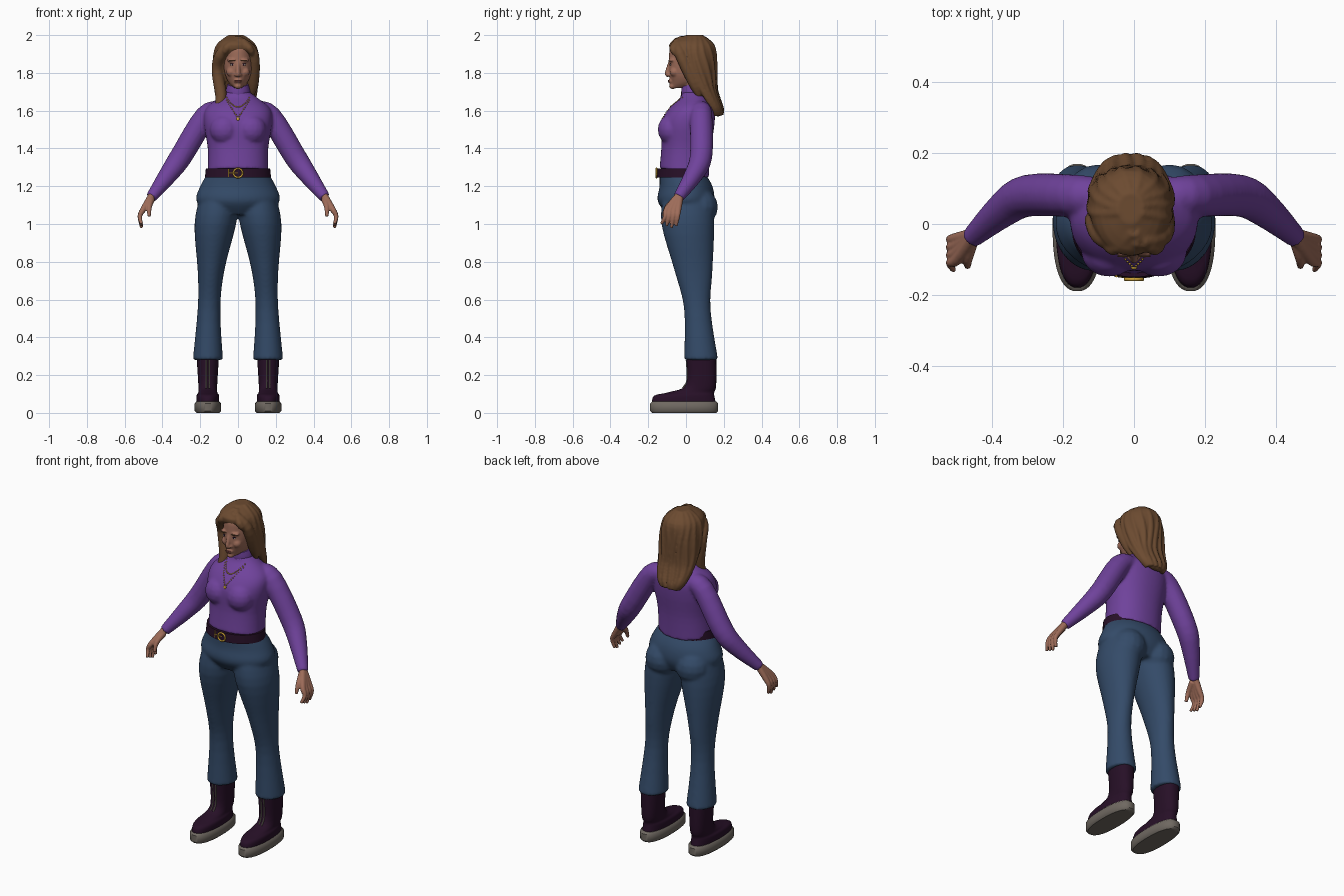
import bpy, bmesh, math
from mathutils import Vector, Matrix

if "Cube" in bpy.data.objects:
    bpy.data.objects.remove(bpy.data.objects["Cube"])


def material(name, *color):
    mat = bpy.data.materials.new(name)
    mat.use_nodes = True
    mat.diffuse_color = (*color, 1)
    mat.node_tree.nodes["Principled BSDF"].inputs["Base Color"].default_value = mat.diffuse_color
    return mat


purple_knit = material("purple_knit", .16, .055, .33)
blue_denim = material("blue_denim", .034, .07, .14)
brown_hair = material("brown_hair", .15, .07, .03)
skin = material("skin", .34, .15, .1)
plum_leather = material("plum_leather", .02, .005, .02)
grey_rubber = material("grey_rubber", .16, .14, .12)
gold = material("gold", .6, .36, .04)
lip_red = material("lip_red", .24, .07, .06)
eye_white = material("eye_white", .4, .35, .32)
sides = {"left": 1, "right": -1}


def spline(rows, steps):
    """Catmull-Rom curve through rows of numbers."""
    out = []
    last = len(rows) - 1
    for index in range(last):
        before, start, end, after = (rows[min(max(index + k, 0), last)] for k in (-1, 0, 1, 2))
        for step in range(steps):
            t = step / steps
            out.append([b + t / 2 * (c - a + t * (2*a - 5*b + 4*c - d + t * (3*(b - c) + d - a)))
                        for a, b, c, d in zip(before, start, end, after)])
    return out + [list(rows[-1])]


def circle(count):
    return [(math.cos(math.tau * k / count), math.sin(math.tau * k / count)) for k in range(count)]


def bridge(bm, rings):
    """Skin closed rings of points and cap both ends."""
    loops = [[bm.verts.new(point) for point in ring] for ring in rings]
    for low, high in zip(loops, loops[1:]):
        for i in range(len(low)):
            bm.faces.new((low[i - 1], low[i], high[i], high[i - 1]))
    bm.faces.new(loops[0])
    bm.faces.new(loops[-1])


def stack(bm, rows, x=lambda z: 0, power=2, steps=4, tilt=0):
    """Level rings of height, centre y, half width, half depth; the tilt fades upward."""
    rings = []
    levels = spline(rows, steps)
    for index, (z, y, width, depth) in enumerate(levels):
        slope = tilt * (1 - index / len(levels)) ** 3
        ring = []
        for c, s in circle(48):
            dx = math.copysign(abs(c) ** (2 / power), c) * width
            dy = math.copysign(abs(s) ** (2 / power), s) * depth
            ring.append((x(z) + dx, y + dy, z + slope * dy))
        rings.append(ring)
    bridge(bm, rings)


def tube(bm, rows, steps=4, side=1):
    """Round tube along x, y, z, radius."""
    points = spline(rows, steps)
    rings = []
    across = None
    for index, (x, y, z, radius) in enumerate(points):
        ahead = Vector(points[min(index + 1, len(points) - 1)][:3])
        along = (ahead - Vector(points[max(index - 1, 0)][:3])).normalized()
        across = (across - across.project(along)).normalized() if across else along.orthogonal().normalized()
        other = along.cross(across)
        ring = [Vector((x, y, z)) + max(radius, .002) * (across * c + other * s) for c, s in circle(16)]
        rings.append([(p.x * side, p.y, p.z) for p in ring])
    bridge(bm, rings)


def ball(bm, center, size):
    bmesh.ops.create_uvsphere(bm, u_segments=16, v_segments=8, radius=1,
                              matrix=Matrix.Translation(center) @ Matrix.Diagonal((*size, 1)))


def finish(bm, name, mat, voxel=0, relax=4):
    bmesh.ops.recalc_face_normals(bm, faces=bm.faces)
    mesh = bpy.data.meshes.new(name)
    bm.to_mesh(mesh)
    bm.free()
    mesh.materials.append(mat)
    mesh.shade_smooth()
    mesh.set_sharp_from_angle(angle=math.radians(45))
    part = bpy.data.objects.new(name, mesh)
    bpy.context.collection.objects.link(part)
    if voxel:  # fuse overlapping forms into one skin
        fuse = part.modifiers.new("fuse", "REMESH")
        fuse.mode, fuse.voxel_size, fuse.use_smooth_shade = "VOXEL", voxel, True
        soften = part.modifiers.new("soften", "SMOOTH")
        soften.factor, soften.iterations = .5, relax
    return part


def on_front(part, x, z):
    """Point on the front of a part at x, z."""
    bpy.context.view_layer.update()
    solid = part.evaluated_get(bpy.context.evaluated_depsgraph_get())
    hit, point, _, _ = solid.ray_cast((x, -1, z), (0, 1, 0))
    return point if hit else Vector((x, 0, z))


def dab(name, mat, part, x, z, size):
    """Thin painted spot on the front of a part."""
    bm = bmesh.new()
    ball(bm, on_front(part, x, z), size)
    finish(bm, name, mat)


# Trousers: hips, seat and flared legs
bm = bmesh.new()
stack(bm, [(1.27, -.02, .16, .12), (1.2, 0, .2, .14), (1.12, 0, .22, .15), (1.05, .01, .14, .11)])
for s in sides.values():
    stack(bm, [(1.15, .01, .1, .13), (1, .01, .11, .14), (.75, .04, .07, .1), (.55, .06, .06, .07),
               (.28, .08, .08, .09)], x=lambda z: s * (.16 - .04 * z ** 3))
    ball(bm, center=(.1 * s, .07, 1.09), size=(.1, .1, .1))
finish(bm, "trousers", blue_denim, voxel=.009, relax=6)

# Sweater: torso, bust and sleeves
bm = bmesh.new()
stack(bm, [(1.27, -.01, .16, .13), (1.4, 0, .16, .13), (1.53, .01, .18, .14), (1.61, .03, .17, .12),
           (1.67, .04, .1, .07), (1.7, .04, .06, .06)], power=2.2, tilt=-.2)
for s in sides.values():
    ball(bm, center=(.07 * s, -.08, 1.5), size=(.08, .07, .08))
    tube(bm, [(.09, .08, 1.6, .05), (.17, .08, 1.57, .06), (.3, .08, 1.36, .06), (.37, .04, 1.26, .05),
              (.46, -.04, 1.14, .03)], side=s)
sweater = finish(bm, "sweater", purple_knit, voxel=.008, relax=6)

# Folded turtleneck collar
bm = bmesh.new()
tube(bm, [(0, .05, 1.66, .06), (0, .04, 1.7, .065), (0, .03, 1.74, .055)])
finish(bm, "collar", purple_knit)

# Belt with a ring and bar buckle
bm = bmesh.new()
stack(bm, [(1.245, -.02, .175, .135), (1.295, -.02, .17, .13)], steps=1)
belt = finish(bm, "belt", plum_leather)
bm = bmesh.new()
middle = on_front(belt, 0, 1.27)
loop = [(.024 * c, middle.y - .004, middle.z + .024 * s, .005) for c, s in circle(24)]
tube(bm, loop + loop[:1], steps=1)
bar = on_front(belt, -.05, middle.z)
tube(bm, [(*bar, .003), (*middle, .003)])
tube(bm, [(bar.x, bar.y, bar.z + rise, .004) for rise in (-.02, .02)])
finish(bm, "belt_buckle", gold)

# Two necklaces of beads laid on the sweater, with a pendant
bm = bmesh.new()
for top, drop, shape in ((1.655, .095, 1), (1.67, .05, 2)):
    for i in range(-10, 11):
        t = i / 10
        ball(bm, on_front(sweater, .06 * t, top - drop * (1 - abs(t) ** shape)), size=[.0035] * 3)
ball(bm, on_front(sweater, 0, 1.555), size=(.009, .005, .01))
finish(bm, "necklaces", gold)

for side, s in sides.items():
    # Boot, sole and front fastening
    bm = bmesh.new()
    stack(bm, [(.04, -.01, .06, .17), (.09, -.01, .06, .16), (.11, .03, .05, .12), (.15, .08, .05, .08),
               (.31, .08, .06, .08)], x=lambda z: .16 * s, power=2.3)
    boot = finish(bm, side + "_boot", plum_leather)
    bm = bmesh.new()
    stack(bm, [(0, -.01, .06, .17), (.01, -.01, .07, .18), (.05, -.01, .07, .18), (.06, -.01, .06, .17)],
          x=lambda z: .16 * s, power=2.4, steps=1)
    finish(bm, side + "_sole", grey_rubber)
    bm = bmesh.new()
    for offset in (-.009, .009):
        tube(bm, [(*on_front(boot, .16 * s + offset, .13 + .03 * i), .004) for i in range(6)])
    finish(bm, side + "_boot_fastening", grey_rubber)

    # Hand: fingers fan from the wrist and fuse into a palm
    bm = bmesh.new()
    for finger in range(4):
        y = .02 * finger - .1
        tip = .98 + .01 * abs(finger - 2)
        tube(bm, [(.45, -.03, 1.16, .02), (.5, y, 1.08, .016), (.52, 1.1 * y, 1.04, .012),
                  (.51, 1.3 * y, tip, .008)], side=s)
    tube(bm, [(.46, -.05, 1.13, .02), (.47, -.1, 1.09, .014), (.47, -.12, 1.04, .009)], side=s)
    finish(bm, side + "_hand", skin, voxel=.004, relax=3)

# Head and neck with nose, chin, mouth, brows and cheeks
bm = bmesh.new()
tube(bm, [(0, .04, 1.66, .05), (0, .03, 1.78, .05)])
stack(bm, [(1.72, -.03, .02, .05), (1.75, 0, .05, .08), (1.8, 0, .07, .09), (1.88, .02, .08, .11),
           (1.94, .02, .07, .1), (1.97, .03, .03, .05)])
tube(bm, [(0, -.08, 1.87, .009), (0, -.1, 1.8, .012), (0, -.09, 1.785, .012)])
ball(bm, center=(0, -.07, 1.73), size=(.02, .02, .016))
ball(bm, center=(0, -.08, 1.757), size=(.022, .014, .014))
for s in sides.values():
    ball(bm, center=(.03 * s, -.075, 1.867), size=(.03, .018, .01))
    ball(bm, center=(.035 * s, -.06, 1.805), size=(.027, .026, .026))
    ball(bm, center=(.012 * s, -.093, 1.79), size=(.009, .01, .008))
head = finish(bm, "head", skin, voxel=.005)

# Eyes, lids, eyebrows and lips
for side, s in sides.items():
    dab(side + "_eye", eye_white, head, .03 * s, 1.843, size=(.013, .003, .005))
    dab(side + "_iris", plum_leather, head, .03 * s, 1.843, size=(.005, .004, .005))
    dab(side + "_eyelid", plum_leather, head, .03 * s, 1.848, size=(.014, .003, .002))
    dab(side + "_eyebrow", brown_hair, head, .03 * s, 1.866, size=(.018, .003, .003))
dab("upper_lip", lip_red, head, 0, 1.76, size=(.021, .004, .003))
dab("lower_lip", lip_red, head, 0, 1.753, size=(.018, .004, .004))

# Long hair: a shaped mass with locks running down its back and sides
bm = bmesh.new()
mass = [(2, .04, .03, .04), (1.95, .03, .1, .12), (1.85, .06, .12, .1), (1.72, .1, .11, .06),
        (1.62, .15, .08, .04), (1.57, .17, .03, .01)]
stack(bm, mass, x=lambda z: -.01)
for lock in range(10):
    path = []
    for i, (z, y, width, depth) in enumerate(spline(mass, 2)[:-1]):
        turn = math.radians(22 * lock - 12) + .1 * math.sin(i + lock)
        path.append((.93 * width * math.cos(turn) - .01, y + .93 * depth * math.sin(turn), z - .01, .015))
    tube(bm, path)

# Face-framing locks and the parted fringe
tube(bm, [(.02, -.05, 1.97, .02), (-.08, -.04, 1.91, .03), (-.11, .01, 1.82, .03), (-.09, 0, 1.67, .03),
          (-.12, -.04, 1.58, .01)])
tube(bm, [(.02, -.05, 1.97, .02), (.08, -.03, 1.9, .03), (.08, .04, 1.75, .03), (.07, .07, 1.67, .01)])
for s in sides.values():
    tube(bm, [(0, -.02, 1.98, .02), (.06, -.07, 1.93, .02), (.08, -.03, 1.88, .01)], side=s)
finish(bm, "hair", brown_hair, voxel=.006, relax=3)
